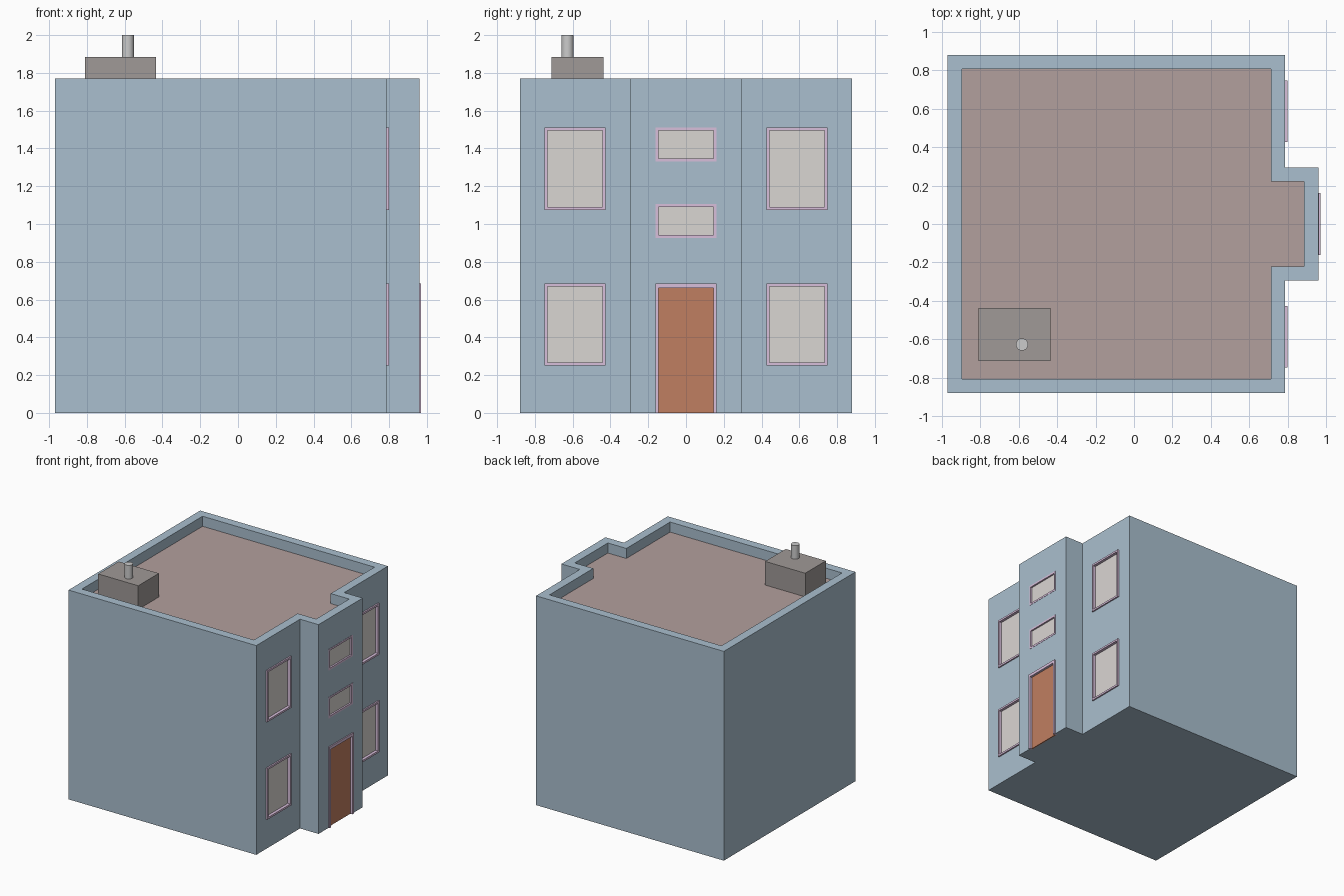
import bpy, bmesh

if "Cube" in bpy.data.objects:
    bpy.data.objects.remove(bpy.data.objects["Cube"])


def material(name, rgb):
    m = bpy.data.materials.new(name)
    m.diffuse_color = (*rgb, 1)
    m.use_nodes = True
    m.node_tree.nodes["Principled BSDF"].inputs["Base Color"].default_value = m.diffuse_color
    return m


WALL = material("wall_blue", (0.40, 0.52, 0.62))
ROOF = material("roof_rose", (0.45, 0.35, 0.34))
FRAME = material("frame_pink", (0.69, 0.52, 0.71))
GLASS = material("glass_pale", (0.70, 0.67, 0.65))
DOOR = material("door_orange", (0.53, 0.21, 0.12))
STONE = material("chimney_stone", (0.35, 0.32, 0.31))


def to_object(name, bm, mat):
    bmesh.ops.recalc_face_normals(bm, faces=bm.faces[:])
    mesh = bpy.data.meshes.new(name)
    bm.to_mesh(mesh)
    bm.free()
    ob = bpy.data.objects.new(name, mesh)
    bpy.context.collection.objects.link(ob)
    if mat:
        mesh.materials.append(mat)
    return ob


def boxes(name, extents, mat=None):
    """One object made of boxes given as x0, x1, y0, y1, z0, z1."""
    bm = bmesh.new()
    for x0, x1, y0, y1, z0, z1 in extents:
        for v in bmesh.ops.create_cube(bm, size=1)["verts"]:
            v.co.x = x1 if v.co.x > 0 else x0
            v.co.y = y1 if v.co.y > 0 else y0
            v.co.z = z1 if v.co.z > 0 else z0
    return to_object(name, bm, mat)


def plan(inset):
    """Floor plan with the projecting entrance bay, shrunk by inset."""
    half = [(0.96 - inset, 0.295 - inset), (0.787 - inset, 0.295 - inset),
            (0.787 - inset, 0.88 - inset), (-0.97 + inset, 0.88 - inset)]
    return half + [(x, -y) for x, y in reversed(half)]


def extrude_plan(bm, inset, z0, z1):
    face = bm.faces.new([bm.verts.new((x, y, z0)) for x, y in plan(inset)])
    top = bmesh.ops.extrude_face_region(bm, geom=[face], use_keep_orig=True)["geom"]
    for v in top:
        if isinstance(v, bmesh.types.BMVert):
            v.co.z = z1


def subtract(ob, cutter):
    mod = ob.modifiers.new("cut", "BOOLEAN")
    mod.operation, mod.solver, mod.object = "DIFFERENCE", "EXACT", cutter
    bpy.context.view_layer.objects.active = ob
    bpy.ops.object.modifier_apply(modifier=mod.name)
    bpy.data.objects.remove(cutter)


# Walls, hollowed at the top to leave a parapet
bm = bmesh.new()
extrude_plan(bm, 0, 0, 1.77)
walls = to_object("walls", bm, WALL)
bm = bmesh.new()
extrude_plan(bm, 0.074, 1.675, 1.9)
subtract(walls, to_object("parapet_cutter", bm, WALL))

# Roof deck
bm = bmesh.new()
extrude_plan(bm, 0.074, 1.675, 1.685)
to_object("roof_deck", bm, ROOF)

# Windows: name, wall x, frame projection, y0, y1, z0, z1
windows = []
for level, z0, z1 in (("lower", 0.25, 0.685), ("upper", 1.075, 1.51)):
    windows.append((f"{level}_window_left", 0.787, 0.012, -0.748, -0.426, z0, z1))
    windows.append((f"{level}_window_right", 0.787, 0.012, 0.426, 0.748, z0, z1))
windows.append(("bay_window_lower", 0.96, 0.002, -0.162, 0.162, 0.925, 1.105))
windows.append(("bay_window_upper", 0.96, 0.002, -0.162, 0.162, 1.33, 1.51))

# Recesses for the windows and the door
T, W = 0.02, 0.016
holes = [(x - T, x + 0.1, y0, y1, z0, z1) for _, x, _, y0, y1, z0, z1 in windows]
holes.append((0.96 - T, 1.1, -0.162, 0.162, -0.1, 0.685))
subtract(walls, boxes("opening_cutter", holes))

for name, x, out, y0, y1, z0, z1 in windows:
    a, b = x - T, x + out
    boxes(name + "_frame", [(a, b, y0, y0 + W, z0, z1), (a, b, y1 - W, y1, z0, z1),
                            (a, b, y0 + W, y1 - W, z0, z0 + W),
                            (a, b, y0 + W, y1 - W, z1 - W, z1)], FRAME)
    boxes(name + "_glass", [(a, a + 0.008, y0 + W, y1 - W, z0 + W, z1 - W)], GLASS)

# Door with a three-sided frame
boxes("door_frame", [(0.94, 0.97, -0.162, -0.145, 0, 0.685),
                     (0.94, 0.97, 0.145, 0.162, 0, 0.685),
                     (0.94, 0.97, -0.145, 0.145, 0.66, 0.685)], FRAME)
boxes("door", [(0.94, 0.95, -0.145, 0.145, 0, 0.66)], DOOR)

# Chimney block and flue pipe
boxes("chimney", [(-0.81, -0.435, -0.712, -0.437, 1.68, 1.885)], STONE)
bpy.ops.mesh.primitive_cylinder_add(vertices=32, radius=0.032, depth=0.13,
                                    location=(-0.583, -0.627, 1.935))
bpy.context.object.name = "flue_pipe"
bpy.ops.object.shade_smooth_by_angle()
